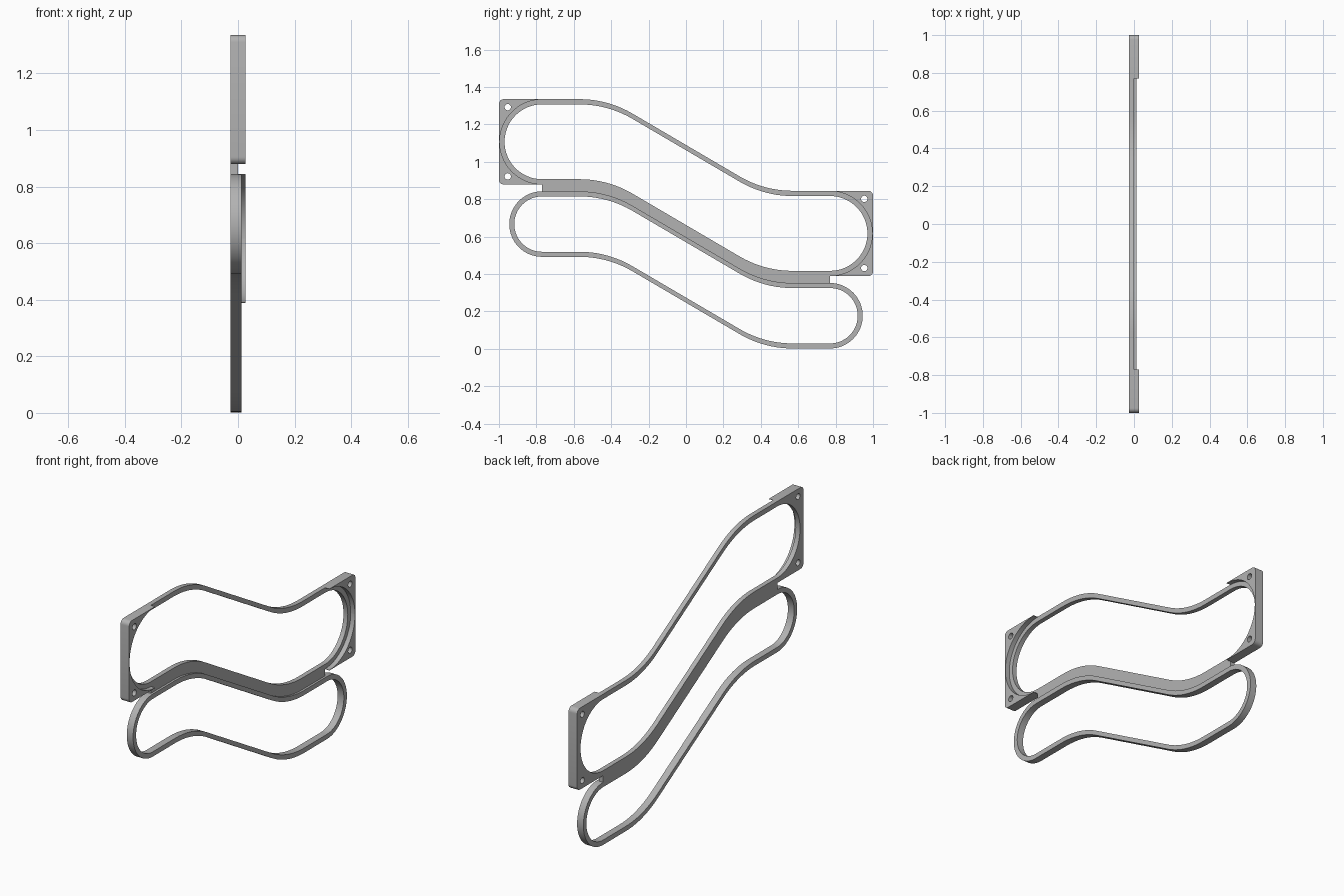
import bpy
import math
from mathutils import Matrix

cube = bpy.data.objects.get("Cube")
if cube:
    bpy.data.objects.remove(cube, do_unlink=True)

END = 0.77            # y distance of the end arcs' centres
DROP = 0.49           # height lost from the front end to the back end
BACK, STEP, RING_TOP, FRONT = -0.0265, 0.0, 0.0122, 0.0265
FRAME_Z, GASKET_Z = 1.107, 0.667
FRAME_R, OPENING_R, GASKET_R, GASKET_IN = 0.228, 0.2, 0.175, 0.148

grey = bpy.data.materials.new("plain_grey")
grey.use_nodes = True
colour = (0.45, 0.45, 0.45, 1)
grey.diffuse_color = colour
grey.node_tree.nodes["Principled BSDF"].inputs["Base Color"].default_value = colour


def arc(cy, cz, r, a0, a1, n=24):
    """Points on an arc, angles in degrees."""
    angles = [math.radians(a0 + (a1 - a0) * i / n) for i in range(n + 1)]
    return [(cy + r * math.cos(a), cz + r * math.sin(a)) for a in angles]


def wave(z):
    """S-shaped edge: level, bend, 30 degree slope, bend, level."""
    bend = 0.28 / math.sin(math.radians(30))
    first = arc(-0.57, z - bend, bend, 90, 60, 10)
    second = [(-y, 2 * z - DROP - h) for y, h in reversed(first)]
    return [(-END, z)] + first + second + [(END, z - DROP)]


def loop(z, r):
    """Closed outline of the S-shaped slot with round ends."""
    return (wave(z + r) + arc(END, z - DROP, r, 90, -90, 32)[1:-1]
            + wave(z - r)[::-1] + arc(-END, z, r, 270, 90, 32)[1:-1])


def slab(name, outlines, x0, x1):
    """Fill the outlines (first outer, others holes) and give them thickness."""
    curve = bpy.data.curves.new(name, 'CURVE')
    curve.dimensions = '2D'
    curve.fill_mode = 'BOTH'
    curve.extrude = (x1 - x0) / 2
    for pts in outlines:
        spline = curve.splines.new('POLY')
        spline.points.add(len(pts) - 1)
        for p, (y, z) in zip(spline.points, pts):
            p.co = (y, z, 0, 1)
        spline.use_cyclic_u = True
    temp = bpy.data.objects.new(name + "_outline", curve)
    bpy.context.collection.objects.link(temp)
    deps = bpy.context.evaluated_depsgraph_get()
    mesh = bpy.data.meshes.new_from_object(temp.evaluated_get(deps))
    bpy.data.objects.remove(temp, do_unlink=True)
    # Stand the outline up in the y-z plane
    mesh.transform(Matrix(((0, 0, 1, (x0 + x1) / 2), (1, 0, 0, 0),
                           (0, 1, 0, 0), (0, 0, 0, 1))))
    mesh.materials.clear()
    mesh.materials.append(grey)
    obj = bpy.data.objects.new(name, mesh)
    bpy.context.collection.objects.link(obj)
    bpy.ops.object.select_all(action='DESELECT')
    obj.select_set(True)
    bpy.context.view_layer.objects.active = obj
    bpy.ops.object.mode_set(mode='EDIT')
    bpy.ops.mesh.select_all(action='SELECT')
    bpy.ops.mesh.remove_doubles(threshold=0.00001)
    bpy.ops.mesh.normals_make_consistent(inside=False)
    bpy.ops.object.mode_set(mode='OBJECT')
    bpy.ops.object.shade_smooth_by_angle(angle=math.radians(30))
    return obj


# Frame with square ends, and a web running down to the gasket
C = 0.025
low, high = FRAME_Z - FRAME_R, FRAME_Z + FRAME_R
web = GASKET_Z + GASKET_R
outer = ([(-END, low)] + arc(-1 + C, low + C, C, 270, 180, 6)
         + arc(-1 + C, high - C, C, 180, 90, 6) + wave(high)
         + arc(1 - C, high - DROP - C, C, 90, 0, 6)
         + arc(1 - C, low - DROP + C, C, 0, -90, 6)
         + [(END, low - DROP)] + wave(web)[::-1])
corners = [(sy, sz) for sy in (-1, 1) for sz in (-1, 1)]


def end_z(sy):
    return FRAME_Z if sy < 0 else FRAME_Z - DROP


holes = {c: arc(c[0] * 0.953, end_z(c[0]) + c[1] * 0.185, 0.017, 0, 345, 23)
         for c in corners}
slab("frame", [outer, loop(FRAME_Z, OPENING_R)] + list(holes.values()), BACK, STEP)

# Raised corner pads around the round recess
for sy, sz in corners:
    edge = ([(0, FRAME_R)] + arc(0.23 - C, FRAME_R - C, C, 90, 0, 6)
            + [(0.23, 0)] + arc(0, 0, 0.226, 0, 90))
    pad = [(sy * (END + y), end_z(sy) + sz * z) for y, z in edge]
    name = ("front" if sy < 0 else "back") + ("_lower" if sz < 0 else "_upper")
    slab(name + "_corner_pad", [pad, holes[sy, sz]], STEP, FRONT)

# Lower gasket ring
slab("gasket_ring", [loop(GASKET_Z, GASKET_R), loop(GASKET_Z, GASKET_IN)],
     BACK, RING_TOP)
